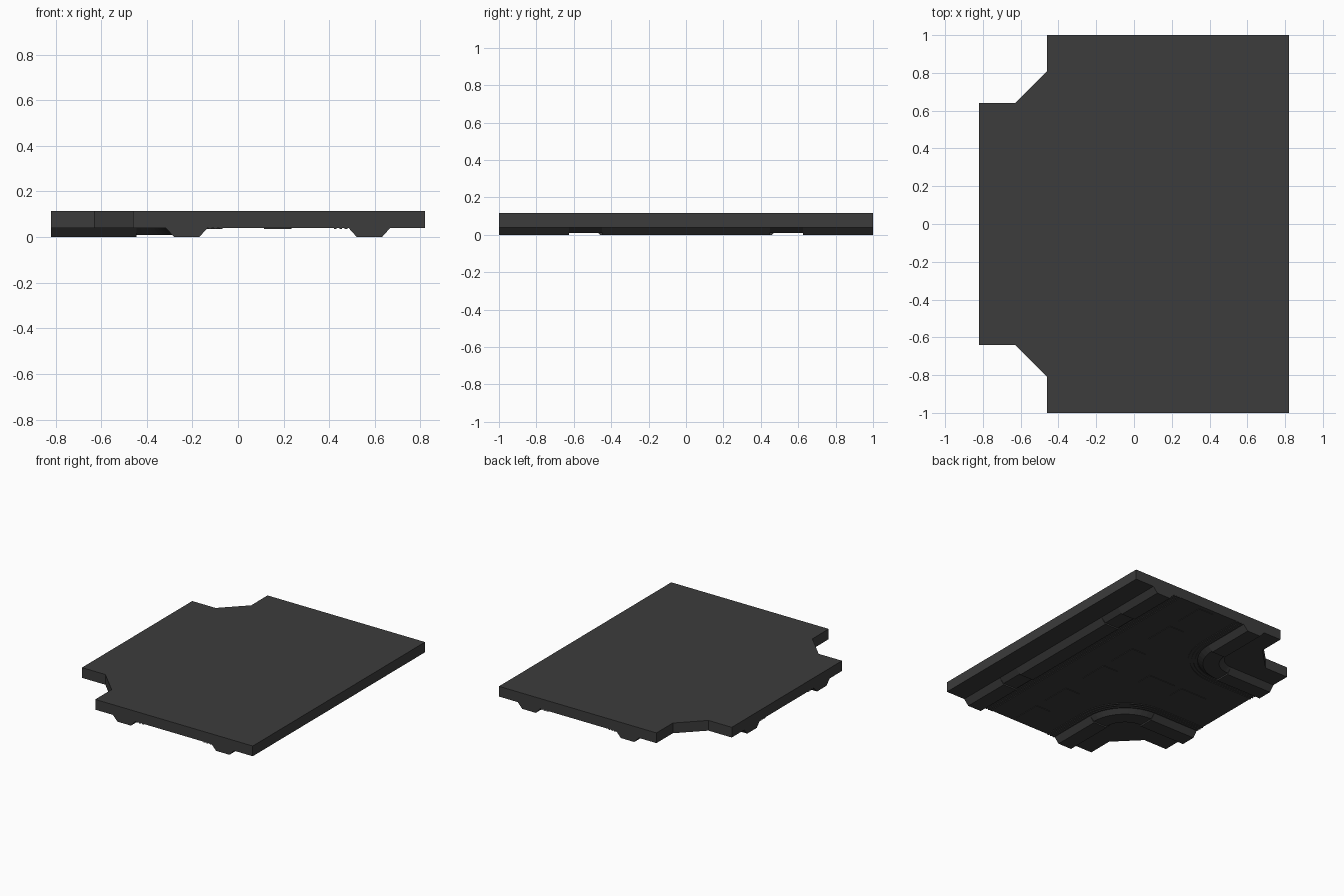
import bpy, bmesh, math
from mathutils import Vector

if "Cube" in bpy.data.objects:
    bpy.data.objects.remove(bpy.data.objects["Cube"])

BOTTOM, TOP = 0.04, 0.115      # slab underside and top
CX = 0.175                     # centre line of the main run
mat = bpy.data.materials.new("dark_grey")
mat.diffuse_color = (0.045, 0.045, 0.045, 1)
mat.use_nodes = True
mat.node_tree.nodes["Principled BSDF"].inputs["Base Color"].default_value = mat.diffuse_color


def finish(name, bm):
    bmesh.ops.recalc_face_normals(bm, faces=bm.faces)
    me = bpy.data.meshes.new(name)
    bm.to_mesh(me)
    bm.free()
    ob = bpy.data.objects.new(name, me)
    bpy.context.collection.objects.link(ob)
    me.materials.append(mat)
    return ob


def prism(name, outline, z0, z1):
    bm = bmesh.new()
    f = bm.faces.new([bm.verts.new((x, y, z0)) for x, y in outline])
    ext = bmesh.ops.extrude_face_region(bm, geom=[f])["geom"]
    verts = [g for g in ext if isinstance(g, bmesh.types.BMVert)]
    bmesh.ops.translate(bm, verts=verts, vec=(0, 0, z1 - z0))
    return finish(name, bm)


def sweep(name, path, profile):
    """Sweep a closed (offset, z) profile along a flat path; offset is to the left."""
    pts = [Vector(p) for p in path]
    bm = bmesh.new()
    rings = []
    for i, p in enumerate(pts):
        d0 = (p - pts[max(i - 1, 0)]).normalized()
        d1 = (pts[min(i + 1, len(pts) - 1)] - p).normalized()
        t = (d0 + d1).normalized()
        # the path ends are always axis aligned
        if i in (0, len(pts) - 1):
            t = Vector((round(t.x), round(t.y)))
        n = Vector((-t.y, t.x))
        rings.append([bm.verts.new((p.x + n.x * o, p.y + n.y * o, z)) for o, z in profile])
    k = len(profile)
    for a, b in zip(rings, rings[1:]):
        for j in range(k):
            bm.faces.new((a[j], a[(j + 1) % k], b[(j + 1) % k], b[j]))
    bm.faces.new(rings[0])
    bm.faces.new(rings[-1])
    return finish(name, bm)


def rib_profile(z):
    return [(-0.091, 0.045), (-0.091, BOTTOM), (-0.055, z), (0.055, z),
            (0.091, BOTTOM), (0.091, 0.045)]


def strip_profile(o0, o1, z):
    return [(o0, 0.045), (o0, z), (o1, z), (o1, 0.045)]


def mirror_y(ob):
    m = ob.modifiers.new("mirror", "MIRROR")
    m.use_axis = (False, True, False)
    m.use_bisect_axis = (False, False, False)
    m.use_mirror_merge = False


# Slab with two notched corners
side = [(-0.46, 1.0), (-0.46, 0.81), (-0.63, 0.64), (-0.82, 0.64)]
prism("slab", [(0.82, -1.0), (0.82, 1.0)] + side + [(x, -y) for x, y in reversed(side)],
      BOTTOM, TOP)

# Straight rib: the stretches facing the bends are slightly lower in relief
ys = [-1.0, -0.625, -0.45, 0.45, 0.625, 1.0]
for i, (a, b) in enumerate(zip(ys, ys[1:])):
    sweep(f"straight_rib_{i}", [(0.576, a), (0.576, b)], rib_profile(0.01 if i % 2 else 0.0))

# Bent rib on the branch side, mirrored front to back
R, C = 0.22, (-0.445, 0.625)
arc = [(C[0] + R * math.sin(math.radians(a)), C[1] - R * math.cos(math.radians(a)))
       for a in range(0, 91, 9)]
arc[0], arc[-1] = (C[0], C[1] - R), (C[0] + R, C[1])
start, end = (-0.82, C[1] - R), (C[0] + R, 1.0)
mirror_y(sweep("branch_rib", [start, arc[0]], rib_profile(0.0)))
bend = rib_profile(0.01)
verts_path = [(C[0] - 0.001, C[1] - R)] + arc + [(C[0] + R, C[1] + 0.001)]
mirror_y(sweep("bend_rib", verts_path, bend))
mirror_y(sweep("main_rib", [arc[-1], end], rib_profile(0.0)))

# Fine grooved strips running alongside the ribs
for i in range(3):
    o = 0.096 + i * 0.024
    prof = strip_profile(o, o + 0.012, 0.035)
    sweep(f"straight_strip_{i}", [(0.576, -1), (0.576, 1)], prof)
    mirror_y(sweep(f"bend_strip_{i}", [start] + arc + [end],
                   [(-a, z) for a, z in prof]))


# Thin raised panels down the middle of both runs
def panel(name, x, y, sx, sy):
    prism(name, [(x - sx, y - sy), (x + sx, y - sy), (x + sx, y + sy), (x - sx, y + sy)],
          0.036, 0.045)


for i, y in enumerate((-0.86, -0.55, -0.15, 0.15, 0.55, 0.86)):
    panel(f"main_panel_{i}", CX, y, 0.06, 0.11)
for i, x in enumerate((-0.2, -0.48)):
    panel(f"branch_panel_{i}", x, 0, 0.11, 0.06)
